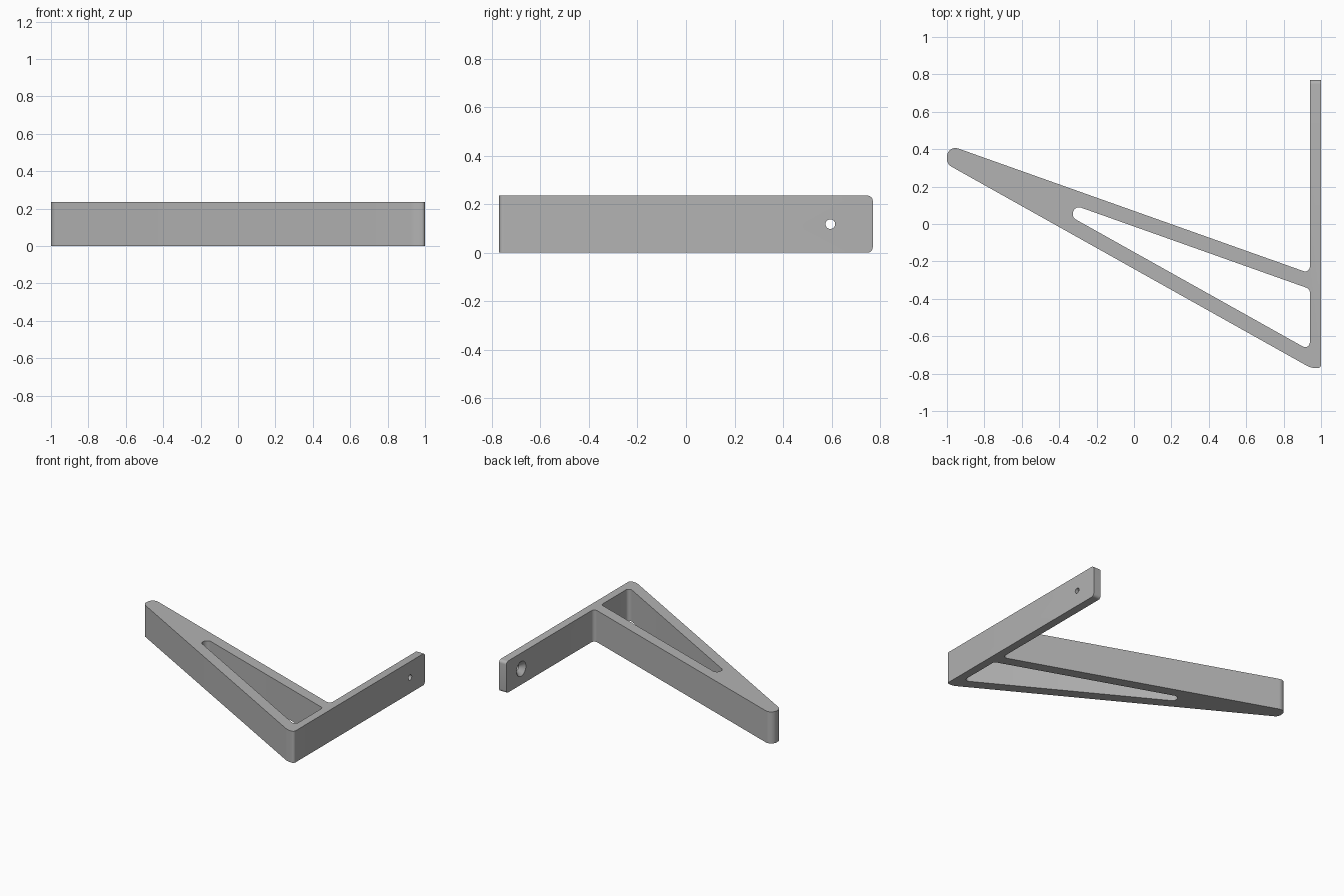
import bpy, bmesh, math
from mathutils import Vector, Matrix

cube = bpy.data.objects.get("Cube")
if cube:
    bpy.data.objects.remove(cube, do_unlink=True)

HEIGHT = 0.235

grey = bpy.data.materials.new("plain grey")
grey.use_nodes = True
colour = (0.45, 0.45, 0.45, 1)
grey.diffuse_color = colour
grey.node_tree.nodes["Principled BSDF"].inputs["Base Color"].default_value = colour


def rounded(corners, steps=8):
    """Outline with each (x, y, radius) corner replaced by a tangent arc."""
    pts = []
    for i, (x, y, r) in enumerate(corners):
        p = Vector((x, y))
        if r == 0:
            pts.append(p)
            continue
        a = (Vector(corners[i - 1][:2]) - p).normalized()
        b = (Vector(corners[(i + 1) % len(corners)][:2]) - p).normalized()
        half = a.angle(b) / 2
        centre = p + (a + b).normalized() * r / math.sin(half)
        start = p + a * r / math.tan(half) - centre
        end = p + b * r / math.tan(half) - centre
        sweep = start.angle_signed(end)
        for k in range(steps + 1):
            pts.append(centre + Matrix.Rotation(-sweep * k / steps, 2) @ start)
    return pts


def make_object(name, bm):
    bmesh.ops.recalc_face_normals(bm, faces=bm.faces)
    mesh = bpy.data.meshes.new(name)
    bm.to_mesh(mesh)
    bm.free()
    mesh.materials.append(grey)
    obj = bpy.data.objects.new(name, mesh)
    bpy.context.collection.objects.link(obj)
    return obj


def prism(corners, z0, z1):
    bm = bmesh.new()
    face = bm.faces.new([bm.verts.new((p.x, p.y, z0)) for p in rounded(corners)])
    top = bmesh.ops.extrude_face_region(bm, geom=[face])["geom"]
    verts = [v for v in top if isinstance(v, bmesh.types.BMVert)]
    bmesh.ops.translate(bm, verts=verts, vec=(0, 0, z1 - z0))
    return bm


# Wall plate and tapering arm as one outline
bm = prism([(1, 0.77, 0), (0.94, 0.77, 0), (0.94, -0.264, 0.025),
            (-1, 0.425, 0.045), (-1, 0.32, 0.045),
            (0.946, -0.77, 0.1), (1, -0.77, 0.018)], 0, HEIGHT)
# Round the free end of the plate
ends = [e for e in bm.edges if all(v.co.y > 0.769 for v in e.verts)
        and abs(e.verts[0].co.x - e.verts[1].co.x) > 0.01]
bmesh.ops.bevel(bm, geom=ends, offset=0.022, segments=6, profile=0.5, affect='EDGES')
bracket = make_object("bracket", bm)

# Long triangular opening in the arm
window = make_object("window_cutter", prism(
    [(0.94, -0.347, 0.025), (-0.327, 0.103, 0.033),
     (-0.327, 0.033, 0.033), (0.94, -0.676, 0.025)], -0.1, HEIGHT + 0.1))


# Countersunk screw hole, narrow on the outer face
def cone_cutter(name, r_in, r_out, x0, x1):
    bm = bmesh.new()
    place = Matrix.Translation(((x0 + x1) / 2, 0.595, HEIGHT / 2)) @ Matrix.Rotation(math.pi / 2, 4, 'Y')
    bmesh.ops.create_cone(bm, cap_ends=True, segments=32, radius1=r_in, radius2=r_out,
                          depth=x1 - x0, matrix=place)
    return make_object(name, bm)


hole = cone_cutter("screw_hole_cutter", 0.02, 0.02, 0.9, 1.1)
sink = cone_cutter("countersink_cutter", 0.065, 0.019, 0.93, 0.976)

for cutter in (window, hole, sink):
    cutter.hide_render = True
    cutter.hide_viewport = True
    mod = bracket.modifiers.new(cutter.name, 'BOOLEAN')
    mod.operation = 'DIFFERENCE'
    mod.solver = 'EXACT'
    mod.object = cutter

# Apply the cuts and remove the cutters
bpy.context.view_layer.objects.active = bracket
bracket.select_set(True)
for mod in list(bracket.modifiers):
    bpy.ops.object.modifier_apply(modifier=mod.name)
for cutter in (window, hole, sink):
    bpy.data.objects.remove(cutter, do_unlink=True)
bpy.ops.object.shade_smooth_by_angle(angle=math.radians(30))
